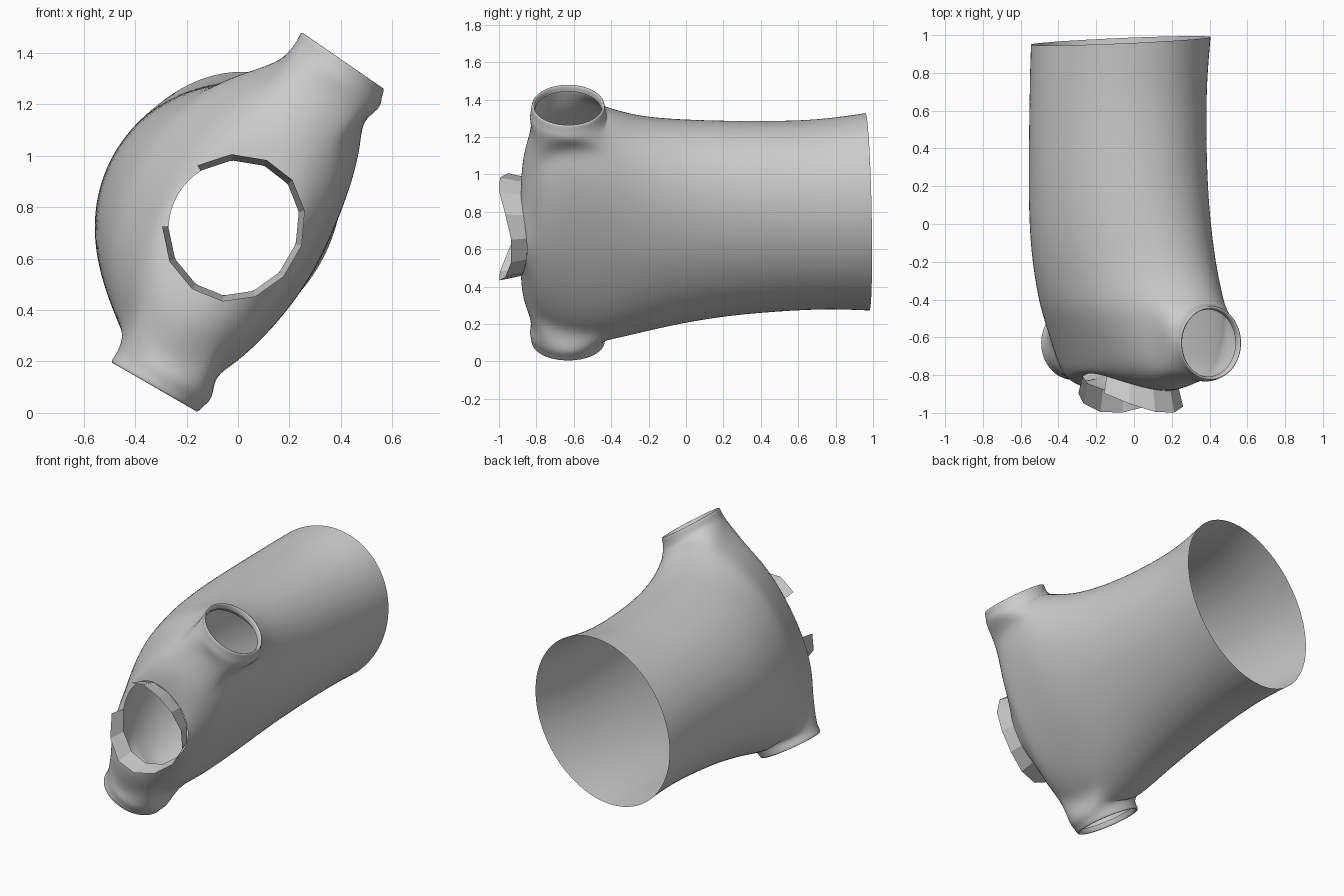
import bpy, bmesh
from math import sin, cos, pi, radians
from mathutils import Vector

if "Cube" in bpy.data.objects:
    bpy.data.objects.remove(bpy.data.objects["Cube"])

N = 32


def P(u, v, y):
    # u runs sleeve to sleeve, v runs back to chest, y runs along the torso
    return Vector((-.07 + .5 * u + .866 * v, y, .8 + .866 * u - .5 * v))


def make_object(name, bm):
    bmesh.ops.recalc_face_normals(bm, faces=bm.faces[:])
    me = bpy.data.meshes.new(name)
    bm.to_mesh(me)
    bm.free()
    ob = bpy.data.objects.new(name, me)
    bpy.context.collection.objects.link(ob)
    return ob


def neck_point(t, rad, back):
    # Neck opening: flatter on the chest side, reaching forward at the shoulders
    s, c = sin(t), cos(t)
    rv = rad - (.035 if s > 0 else 0)
    y = -.90 - .03 * s - .10 * c * c + back * (.08 + .04 * c * c)
    return P(-.04 + rad * c, .1 + rv * s, y)


# Torso rings: y, half width, half depth, centre u, centre v, shoulder slope, sleeve shift
rings = [(.97, .555, .45, 0, 0, 0, 0), (.8, .535, .45, -.01, -.01, 0, .01),
         (.6, .525, .45, -.02, -.015, 0, .025), (.2, .545, .45, -.03, -.015, 0, .04),
         (-.1, .59, .4425, -.035, 0, 0, .065), (-.28, .635, .4225, -.03, .0175, 0, .08),
         (-.42, .685, .40, -.01, .03, 0, .09), (-.52, .69, .3775, -.005, .0425, .02, .085),
         (-.62, .685, .3525, -.005, .0575, .04, .075), (-.72, .66, .3275, -.005, .0725, .06, .055),
         (-.82, .60, .3025, -.01, .0875, .08, .025), (-.88, .42, .28, -.04, .09, .10, .01)]
bm = bmesh.new()
grid = []
for k, (y, a, b, cu, cv, e, sh) in enumerate(rings):
    row = []
    for i in range(N):
        t = 2 * pi * i / N
        yy = y + e * sin(t) ** 2 + (.025 * sin(t) if k == 0 else 0)
        row.append(bm.verts.new(P(cu + a * cos(t), cv + b * sin(t) + sh * cos(t) ** 2, yy)))
    grid.append(row)
# Neck edge
grid.append([bm.verts.new(neck_point(2 * pi * i / N, .268, 1)) for i in range(N)])

# Skin the torso, leaving two armholes
R0, ROWS, W = 6, 4, 3
for r in range(len(grid) - 1):
    for i in range(N):
        near_arm = (i + W) % (N // 2) < 2 * W
        if R0 <= r < R0 + ROWS and near_arm:
            continue
        j = (i + 1) % N
        bm.faces.new((grid[r][i], grid[r][j], grid[r + 1][j], grid[r + 1][i]))

# Sleeves grown from the armhole borders, ending in a turned-in hem
for sg, mid, tilt in ((1, 0, .08), (-1, N // 2, 0)):
    lo, hi = mid - W, mid + W
    loop = [grid[R0][i % N] for i in range(lo, hi)]
    loop += [grid[r][hi % N] for r in range(R0, R0 + ROWS)]
    loop += [grid[R0 + ROWS][i % N] for i in range(hi, lo, -1)]
    loop += [grid[r][lo % N] for r in range(R0 + ROWS, R0, -1)]
    n = len(loop)
    for u, rad, cv in ((.66, .212, .142), (.70, .2, .133), (.735, .20, .128),
                       (.735, .184, .128), (.70, .180, .128)):
        new = []
        for j in range(n):
            ph = pi / 2 - (j - W) * 2 * pi / n
            dv = sg * rad * cos(ph)
            new.append(bm.verts.new(P(sg * u - tilt * dv, cv + dv, -.63 + rad * sin(ph))))
        for j in range(n):
            q = (j + 1) % n
            bm.faces.new((loop[j], loop[q], new[q], new[j]))
        loop = new

shirt = make_object("shirt_body", bm)
for p in shirt.data.polygons:
    p.use_smooth = True
sub = shirt.modifiers.new("smooth", 'SUBSURF')
sub.levels = sub.render_levels = 2

# Faceted collar band, open at the back of the neck
bm = bmesh.new()
S = 11
prev = None
for k in range(S + 1):
    t = radians(-62 + 304 * k / S)
    pair = [bm.verts.new(neck_point(t, .268, 1)), bm.verts.new(neck_point(t, .292, 0))]
    if prev:
        bm.faces.new((prev[0], pair[0], pair[1], prev[1]))
    prev = pair
make_object("collar_band", bm)
